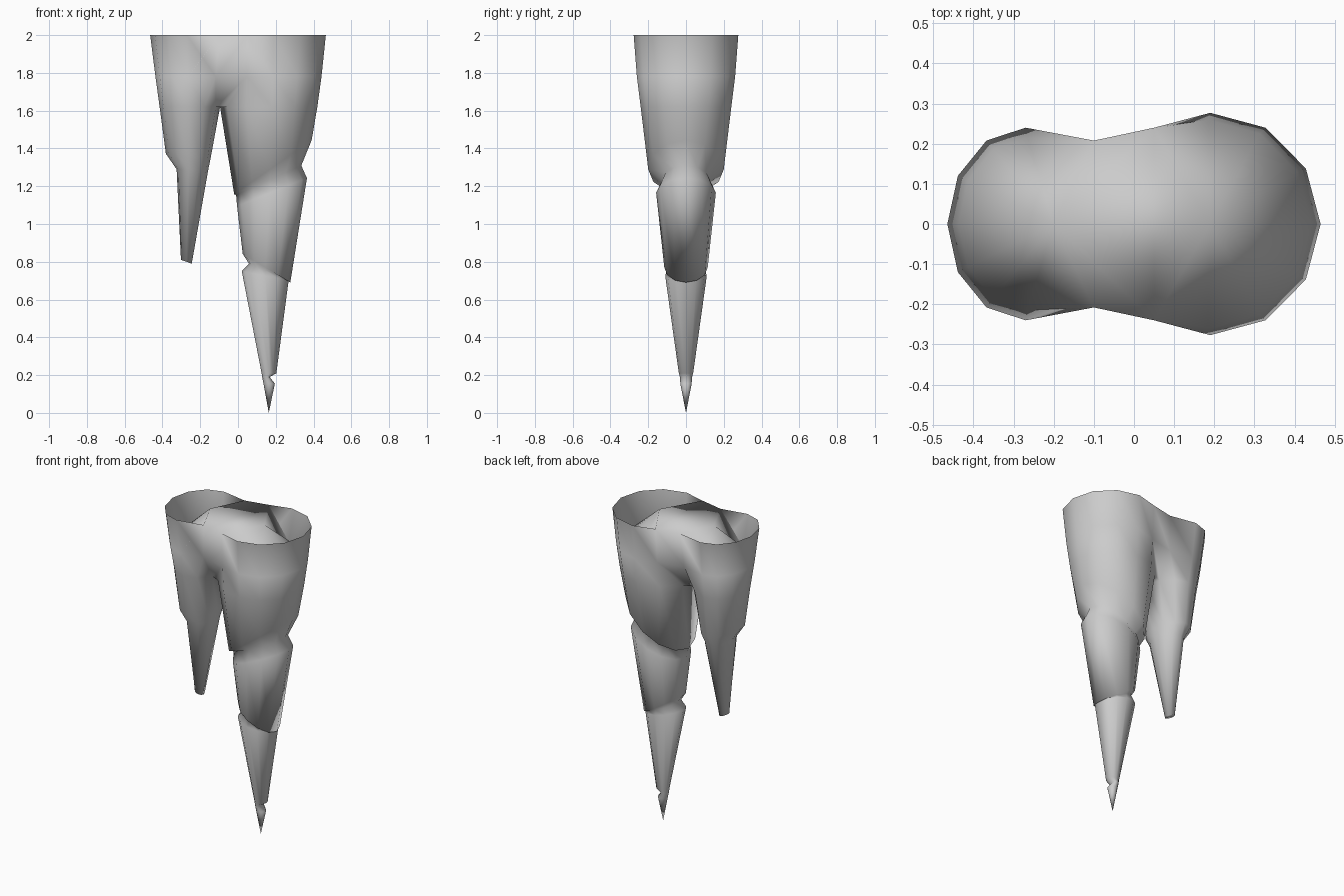
import bpy, bmesh, math

if "Cube" in bpy.data.objects:
    bpy.data.objects.remove(bpy.data.objects["Cube"])

N = 12
bm = bmesh.new()


def ring(z, cx, xl, xr, yh, tilt=0.0):
    """Twelve-sided tilted loop with its own left and right reach."""
    out = []
    for i in range(N):
        a = 2 * math.pi * i / N
        c = math.cos(a)
        x = cx + c * ((xr - cx) if c > 0 else (cx - xl))
        zz = z + tilt * (x - cx)
        out.append(bm.verts.new((x, yh * math.sin(a), zz)))
    return out


def face(*vs):
    vs = list(dict.fromkeys(vs))
    if len(vs) > 2:
        bm.faces.new(vs)


def shaft(rings, inner):
    """Skin the loops; leave the inner side open in the top two bands."""
    for k in range(len(rings) - 1):
        a, b = rings[k], rings[k + 1]
        for i in range(N):
            if k < 2 and i in inner:
                continue
            j = (i + 1) % N
            face(a[i], b[i], b[j], a[j])


# Long icicle: profile with three tilted cracks
big = [ring(*r) for r in [
    (2, .19, -.09, .465, .277),
    (1.78, .185, -.09, .442, .26),
    (1.62, .18, -.095, .42, .24),
    (1.29, .17, -.02, .39, .20, .7),
    (1.235, .17, -.01, .335, .125, .45),
    (1.165, .17, -.005, .365, .158, .4),
    (.77, .145, .025, .277, .115, -.6),
    (.755, .145, .058, .272, .102, -.4),
    (.725, .145, .02, .268, .11, -.2),
    (.21, .168, .125, .203, .038),
    (.19, .155, .128, .168, .032),
    (.155, .165, .135, .195, .03),
]]
# Short icicle: one step and a blunt end
small = [ring(*r) for r in [
    (2, -.27, -.465, .07, .24),
    (1.78, -.265, -.437, .03, .215),
    (1.62, -.26, -.415, -.095, .185),
    (1.36, -.26, -.382, -.145, .155, -.1),
    (1.29, -.26, -.325, -.157, .12),
    (.80, -.273, -.302, -.245, .03, -.35),
]]
shaft(big, (4, 5, 6, 7))
shaft(small, (10, 11, 0, 1))
tip = bm.verts.new((.163, 0, 0))
for i in range(N):
    face(big[-1][i], tip, big[-1][(i + 1) % N])
face(*reversed(small[-1]))

# Web joining the two shafts, front and back
for b1, b2, s1, s2 in ((4, 5, 2, 1), (8, 7, 10, 11)):
    face(big[0][b1], big[1][b1], small[1][s1], small[0][s1])
    face(big[1][b1], big[2][b2], small[2][s2], small[1][s1])
    face(big[1][b1], big[2][b1], big[2][b2])
    face(small[1][s1], small[2][s2], small[2][s1])
    face(big[2][b2], big[2][6], small[2][0], small[2][s2])

# Raised middle of the top, with a sunken sloping cap on each side
p = bm.verts.new((.19, 0, 2))
q = bm.verts.new((-.2, 0, 2))
face(p, big[0][4], small[0][2], q, small[0][10], big[0][8])


def cap(apex, rim, low, start, count):
    idx = [(start + k) % N for k in range(count)]
    loop = [rim[idx[0]]] + [low[i] for i in idx[1:-1]] + [rim[idx[-1]]]
    for a, b in zip(loop, loop[1:]):
        face(apex, a, b)


cap(p, big[0], big[1], 8, 9)
cap(q, small[0], small[1], 2, 9)

bmesh.ops.remove_doubles(bm, verts=[v for v in bm.verts if v.co.z > .1], dist=.0005)
# Drop the leftover unused loop points
bmesh.ops.delete(bm, geom=[v for v in bm.verts if not v.link_faces], context='VERTS')
bmesh.ops.recalc_face_normals(bm, faces=bm.faces)
for f in bm.faces:
    f.smooth = True
mesh = bpy.data.meshes.new("icicle_pair")
bm.to_mesh(mesh)
bm.free()
obj = bpy.data.objects.new("icicle_pair", mesh)
bpy.context.collection.objects.link(obj)
